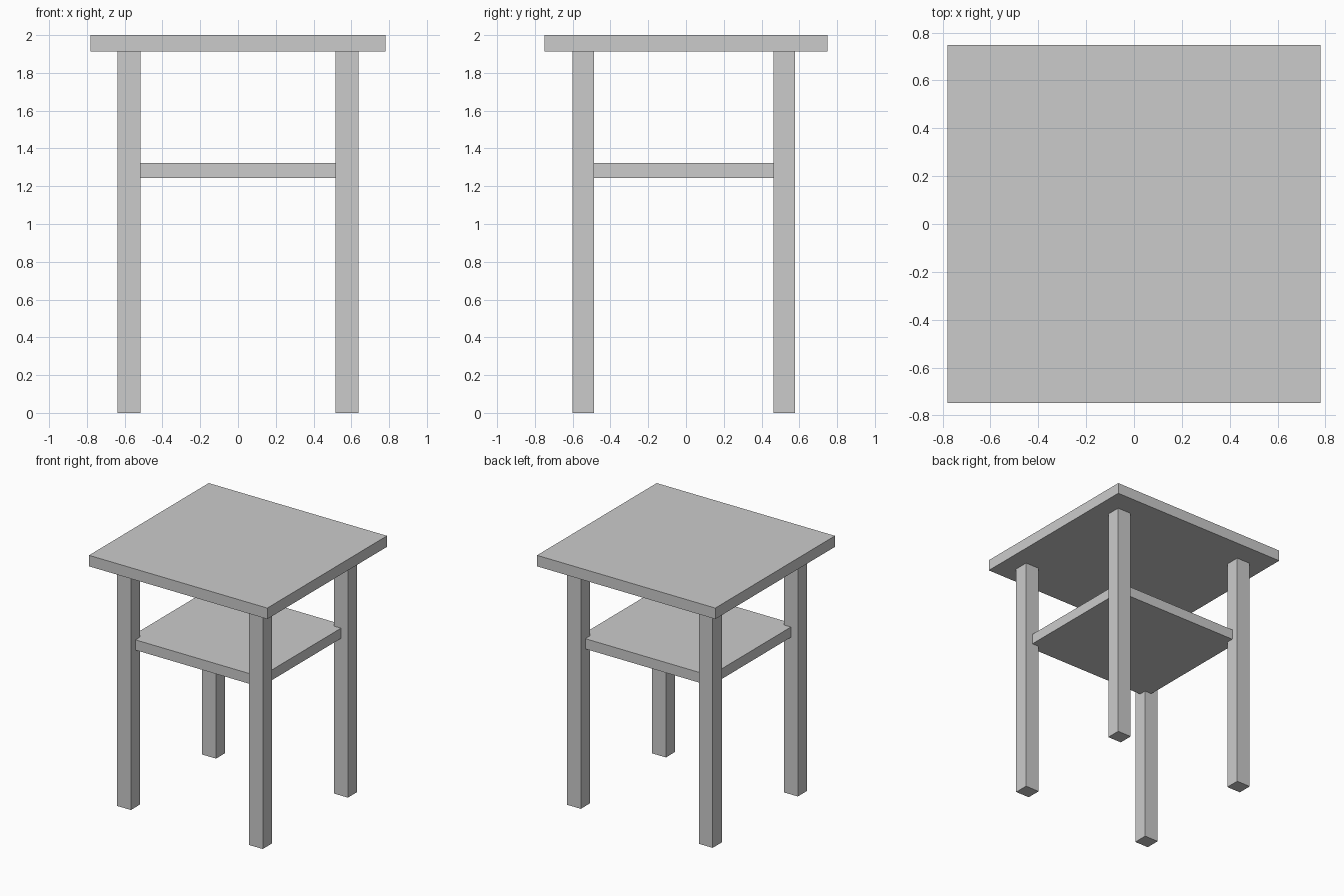
import bpy

if "Cube" in bpy.data.objects:
    bpy.data.objects.remove(bpy.data.objects["Cube"])


def box(name, x, y, z):
    """Add a box from (min, max) ranges on each axis."""
    lo, hi = zip(x, y, z)
    centre = [(a + b) / 2 for a, b in zip(lo, hi)]
    bpy.ops.mesh.primitive_cube_add(size=1, location=centre)
    ob = bpy.context.object
    ob.name = name
    ob.scale = [b - a for a, b in zip(lo, hi)]
    bpy.ops.object.transform_apply(location=False, rotation=False, scale=True)
    return ob


TOP_UNDERSIDE = 1.913
LEG_X, LEG_Y = 0.577, 0.532      # leg centre distances
LEG_W, LEG_D = 0.121, 0.114      # leg section
SHIFT_Y = -0.012                 # legs and shelf sit slightly forward

# Table top
box("table_top", (-0.78, 0.78), (-0.748, 0.748), (TOP_UNDERSIDE, 2.0))

# Four square legs
for side, sx in (("left", -1), ("right", 1)):
    for end, sy in (("front", -1), ("back", 1)):
        cx, cy = sx * LEG_X, sy * LEG_Y + SHIFT_Y
        box(f"{end}_{side}_leg",
            (cx - LEG_W / 2, cx + LEG_W / 2),
            (cy - LEG_D / 2, cy + LEG_D / 2),
            (0.0, TOP_UNDERSIDE))

# Shelf, housed into the middle of each leg
box("shelf", (-LEG_X, LEG_X), (SHIFT_Y - LEG_Y, SHIFT_Y + LEG_Y), (1.243, 1.324))
